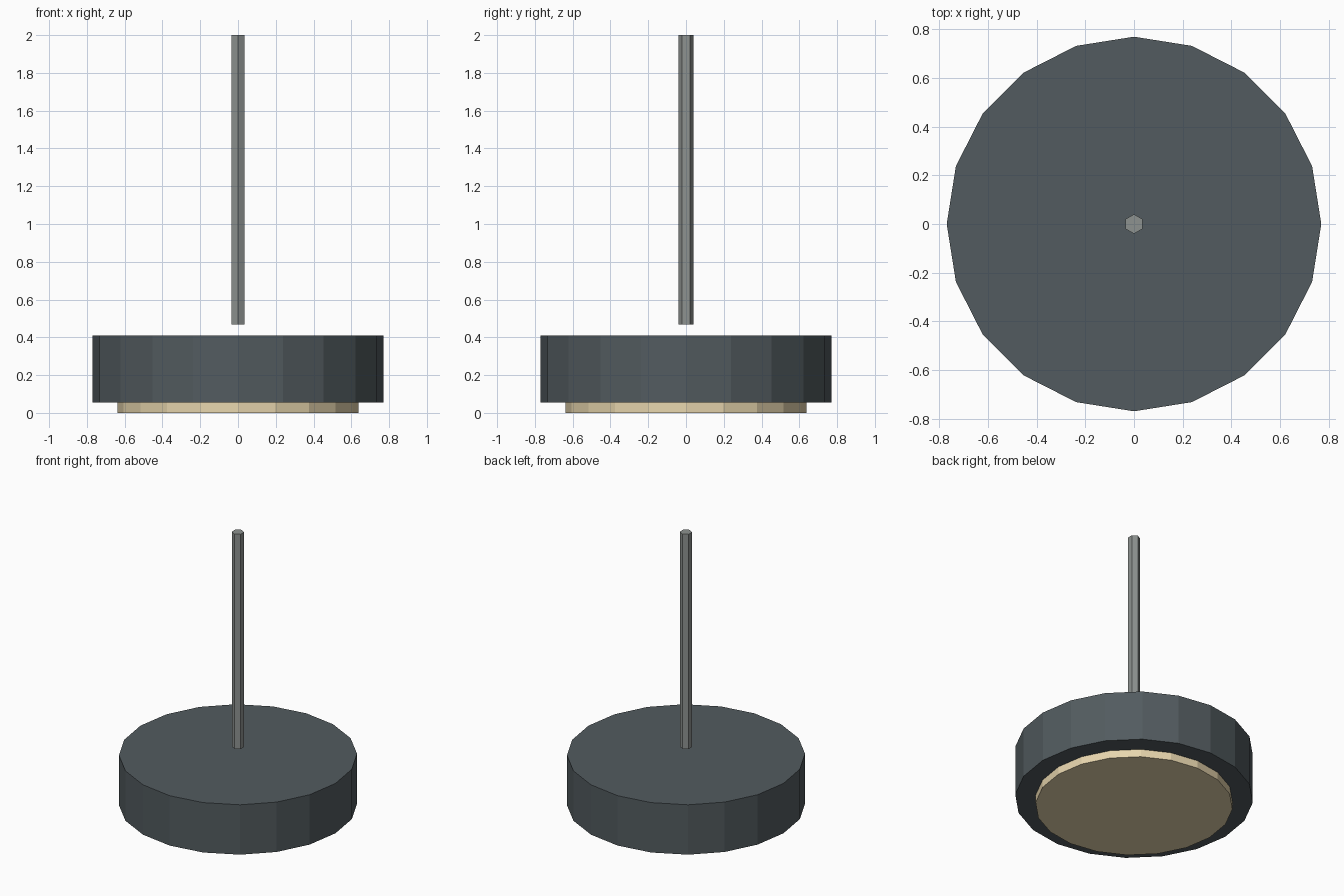
import bpy

if "Cube" in bpy.data.objects:
    bpy.data.objects.remove(bpy.data.objects["Cube"])


def material(name, rgb):
    mat = bpy.data.materials.new(name)
    mat.diffuse_color = (*rgb, 1.0)
    mat.use_nodes = True
    mat.node_tree.nodes["Principled BSDF"].inputs["Base Color"].default_value = mat.diffuse_color
    return mat


def cylinder(name, sides, radius, z0, z1, mat):
    # flat-shaded prism with a corner on the y axis
    bpy.ops.mesh.primitive_cylinder_add(
        vertices=sides, radius=radius, depth=z1 - z0,
        location=(0, 0, (z0 + z1) / 2))
    obj = bpy.context.object
    obj.name = name
    obj.data.materials.append(mat)
    return obj


slate = material("slate", (0.085, 0.105, 0.115))
cream = material("cream", (0.80, 0.67, 0.42))
metal = material("metal", (0.27, 0.29, 0.28))

# drum shade, light panel below it, and the hanging rod floating just above
cylinder("lamp_shade", 20, 0.77, 0.055, 0.411, slate)
cylinder("light_diffuser", 20, 0.638, 0.0, 0.065, cream)
cylinder("hanging_rod", 6, 0.04, 0.467, 2.0, metal)
